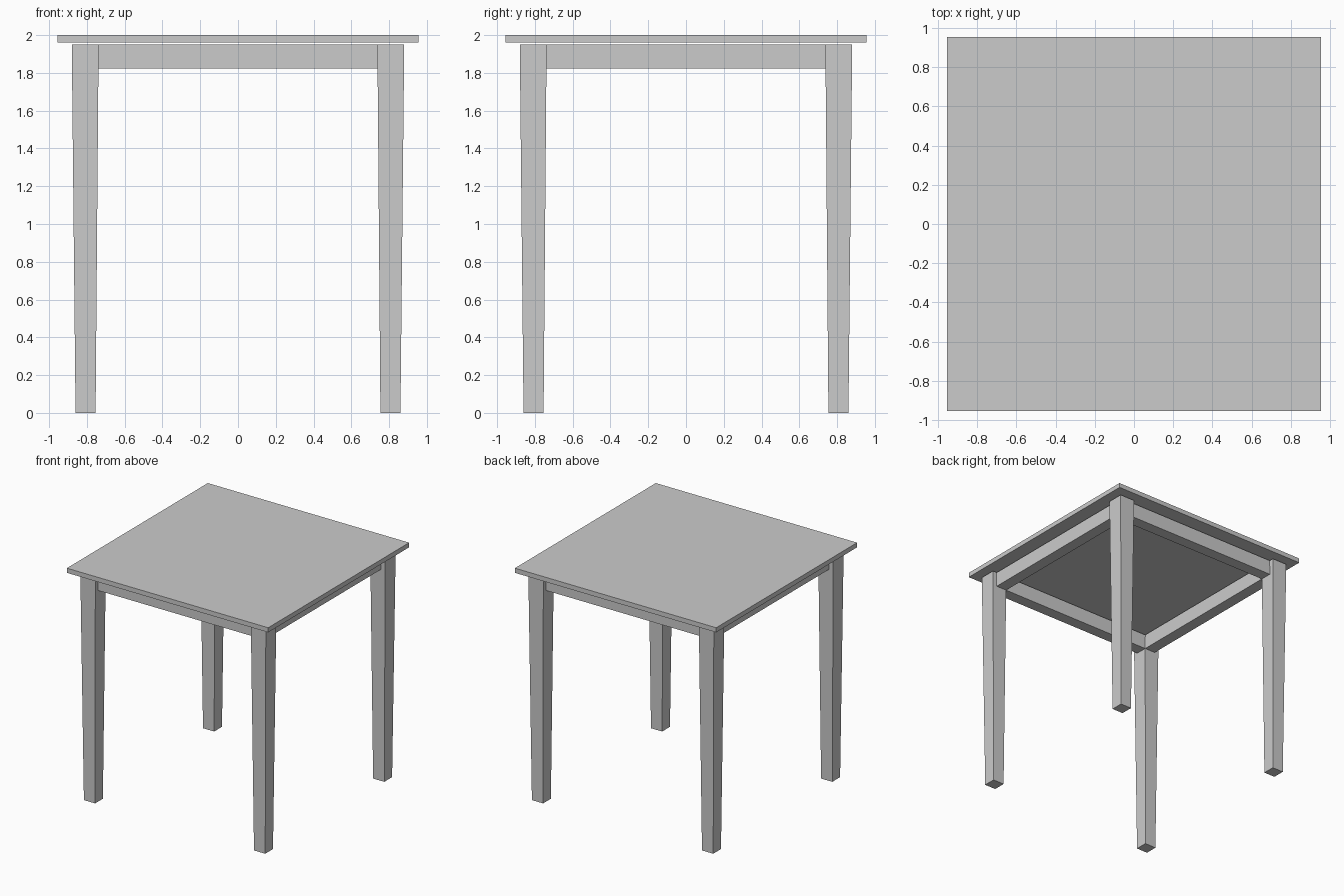
import bpy, bmesh

if "Cube" in bpy.data.objects:
    bpy.data.objects.remove(bpy.data.objects["Cube"])


def frustum(name, bottom, top):
    """Four-sided solid between two (x0, x1, y0, y1, z) rectangles."""
    bm = bmesh.new()
    rings = []
    for x0, x1, y0, y1, z in (bottom, top):
        rings.append([bm.verts.new(p) for p in
                      ((x0, y0, z), (x1, y0, z), (x1, y1, z), (x0, y1, z))])
    low, high = rings
    bm.faces.new(low[::-1])
    bm.faces.new(high)
    for i in range(4):
        j = (i + 1) % 4
        bm.faces.new((low[i], low[j], high[j], high[i]))
    bmesh.ops.recalc_face_normals(bm, faces=bm.faces)
    mesh = bpy.data.meshes.new(name)
    bm.to_mesh(mesh)
    bm.free()
    obj = bpy.data.objects.new(name, mesh)
    bpy.context.collection.objects.link(obj)
    return obj


def span(a, b, side):
    return tuple(sorted((a * side, b * side)))


# Table top, floating a hair above the frame
T = 0.955
frustum("table_top", (-T, T, -T, T, 1.96), (-T, T, -T, T, 2.0))

# Tapered legs
for sy, depth in ((-1, "front"), (1, "back")):
    for sx, side in ((-1, "left"), (1, "right")):
        frustum(f"{depth}_{side}_leg",
                (*span(0.754, 0.86, sx), *span(0.754, 0.86, sy), 0.0),
                (*span(0.738, 0.88, sx), *span(0.738, 0.88, sy), 1.95))

# Apron rails between the legs, set back from the outer leg faces
Z0, Z1, L = 1.822, 1.95, 0.739
for s, name in ((-1, "front"), (1, "back")):
    r = (-L, L, *span(0.739, 0.84, s))
    frustum(f"{name}_apron", (*r, Z0), (*r, Z1))
for s, name in ((-1, "left"), (1, "right")):
    r = (*span(0.739, 0.84, s), -L, L)
    frustum(f"{name}_apron", (*r, Z0), (*r, Z1))
